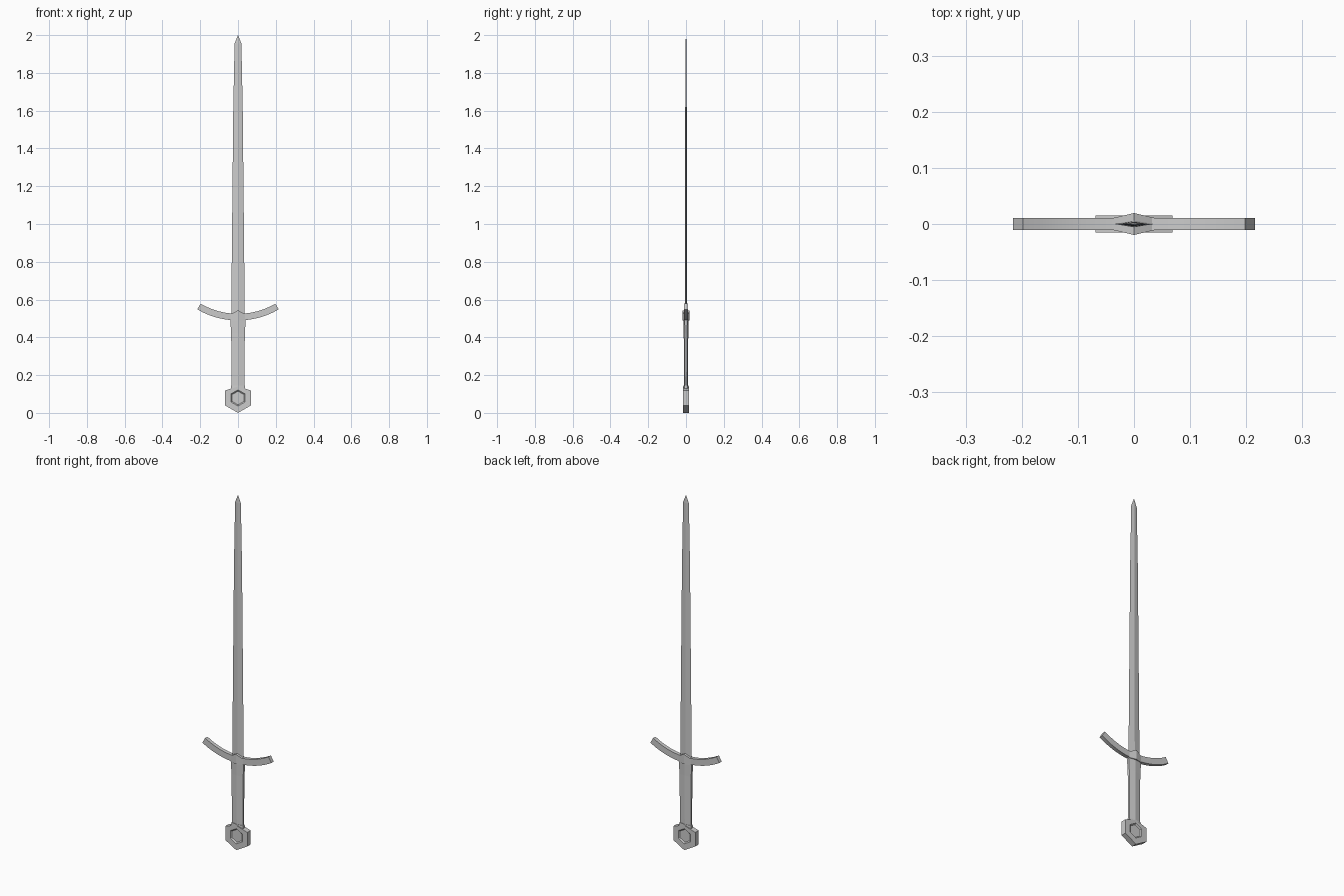
import bpy, bmesh, math

if "Cube" in bpy.data.objects:
    bpy.data.objects.remove(bpy.data.objects["Cube"])


def finish(name, bm):
    bmesh.ops.remove_doubles(bm, verts=bm.verts, dist=1e-5)
    bmesh.ops.recalc_face_normals(bm, faces=bm.faces)
    mesh = bpy.data.meshes.new(name)
    bm.to_mesh(mesh)
    bm.free()
    ob = bpy.data.objects.new(name, mesh)
    bpy.context.collection.objects.link(ob)
    return ob


def bridge(bm, a, b):
    n = len(a)
    for i in range(n):
        bm.faces.new((a[i], a[(i + 1) % n], b[(i + 1) % n], b[i]))


def loft(name, sections, tip=None):
    """Ridged sections: (edge z, ridge z, half width, edge depth, ridge depth)."""
    bm = bmesh.new()
    rings = []
    for ze, zr, w, e, r in sections:
        if e == 0:
            pts = [(-w, 0, ze), (0, -r, zr), (w, 0, ze), (0, r, zr)]
        else:
            pts = [(-w, -e, ze), (0, -r, zr), (w, -e, ze),
                   (w, e, ze), (0, r, zr), (-w, e, ze)]
        rings.append([bm.verts.new(p) for p in pts])
    for a, b in zip(rings, rings[1:]):
        bridge(bm, a, b)
    bm.faces.new(rings[0])
    last = rings[-1]
    if tip:
        t = bm.verts.new((0, 0, tip))
        for i in range(len(last)):
            bm.faces.new((last[i], last[(i + 1) % len(last)], t))
    elif len(last) == 6:
        bm.faces.new((last[0], last[1], last[4], last[5]))
        bm.faces.new((last[1], last[2], last[3], last[4]))
    return finish(name, bm)


# Blade: tapering diamond section
loft("blade", [(0.5, 0.5, 0.036, 0, 0.006), (1.61, 1.61, 0.025, 0, 0.004),
               (1.955, 1.955, 0.018, 0, 0.003)], tip=2.0)

# Grip flaring slightly at the top, and its lower collar
loft("grip", [(0.13, 0.13, 0.034, 0.005, 0.011), (0.42, 0.42, 0.036, 0.006, 0.012),
              (0.495, 0.495, 0.041, 0.007, 0.013)])
loft("grip_collar", [(0.12, 0.12, 0.037, 0.01, 0.014),
                     (0.145, 0.145, 0.036, 0.008, 0.0135)])

# Guard centre block with a peaked top
loft("guard_block", [(0.488, 0.488, 0.038, 0.0105, 0.0195),
                     (0.523, 0.543, 0.038, 0.0105, 0.0195)])

# Curved crossguard: rectangular section swept along an arc
bm = bmesh.new()
R, steps, span, half = 0.41, 12, math.radians(30.3), 0.0175
prev = None
for i in range(steps + 1):
    a = span * (2 * i / steps - 1)
    ring = [bm.verts.new((r * math.sin(a), y, 0.507 + R - r * math.cos(a)))
            for r, y in ((R - half, -0.0105), (R + half, -0.0105),
                         (R + half, 0.0105), (R - half, 0.0105))]
    if prev:
        bridge(bm, prev, ring)
    if i in (0, steps):
        bm.faces.new(ring)
    prev = ring
guard = finish("crossguard", bm)
bpy.context.view_layer.objects.active = guard
guard.select_set(True)
bpy.ops.object.shade_smooth_by_angle(angle=math.radians(30))

# Pommel: hexagonal disc with a flattened top and a recess on both faces
bm = bmesh.new()


def hex_ring(radius, y):
    out = []
    for k in range(6):
        a = math.radians(90 + 60 * k)
        z = min(0.079 + radius * math.sin(a), 0.14)
        out.append(bm.verts.new((radius * math.cos(a), y, z)))
    return out


rings = [hex_ring(r, y) for r, y in ((0.036, -0.009), (0.043, -0.015), (0.079, -0.015),
                                     (0.079, 0.015), (0.043, 0.015), (0.036, 0.009))]
for a, b in zip(rings, rings[1:]):
    bridge(bm, a, b)
bm.faces.new(rings[0])
bm.faces.new(rings[-1])
finish("pommel", bm)
